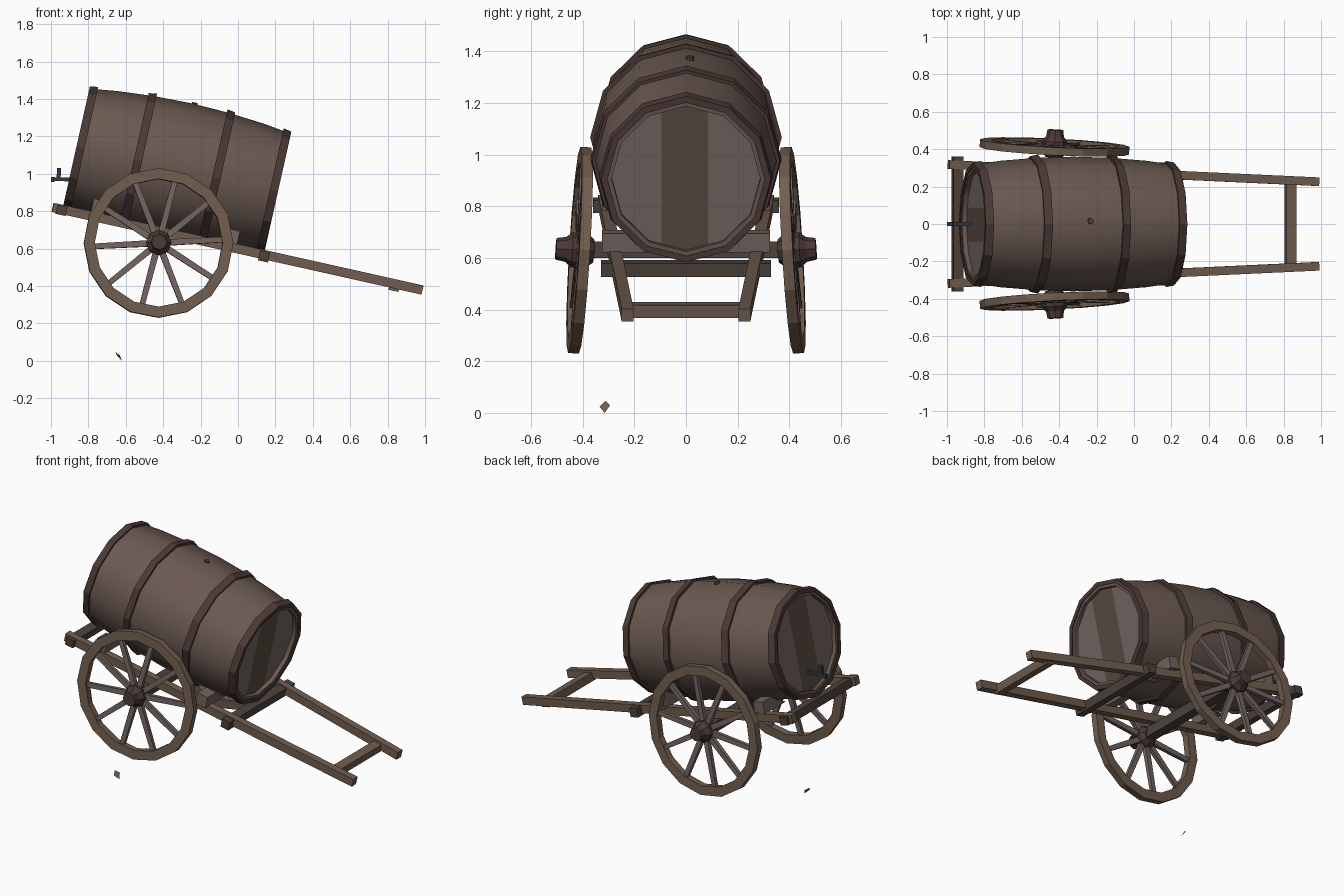
import bpy, bmesh, math
from mathutils import Matrix, Vector

if "Cube" in bpy.data.objects:
    bpy.data.objects.remove(bpy.data.objects["Cube"])

def material(name, rgb):
    m = bpy.data.materials.new(name)
    m.diffuse_color = (*rgb, 1)
    m.use_nodes = True
    m.node_tree.nodes["Principled BSDF"].inputs["Base Color"].default_value = m.diffuse_color
    return m

BARREL = material("barrel_wood", (.145, .10, .082))
HOOP = material("hoop_iron", (.07, .042, .037))
FRAME = material("frame_wood", (.165, .11, .078))
DARK = material("dark_wood", (.075, .055, .045))
PALE = material("pale_wood", (.17, .13, .12))
PLANK = material("plank_wood", (.10, .07, .052))
METAL = material("tap_metal", (.03, .04, .05))

TILT = math.radians(12.6)
# tilted cart frame: x along the shafts, z away from them, origin in the barrel centre
CART = Matrix.Translation((-.325, 0, 1.025)) @ Matrix.Rotation(TILT, 4, 'Y')
# lathe axis laid along the cart, first vertex on top
LIE = CART @ Matrix(((0, 0, 1, 0), (0, -1, 0, 0), (1, 0, 0, 0), (0, 0, 0, 1)))

def finish(bm, name, mats, matrix=Matrix(), mirror=False, smooth=None):
    bmesh.ops.recalc_face_normals(bm, faces=bm.faces)
    bm.transform(matrix)
    me = bpy.data.meshes.new(name)
    bm.to_mesh(me)
    bm.free()
    for m in mats if isinstance(mats, list) else [mats]:
        me.materials.append(m)
    ob = bpy.data.objects.new(name, me)
    bpy.context.collection.objects.link(ob)
    if mirror:
        mod = ob.modifiers.new("mirror", 'MIRROR')
        mod.use_axis = (False, True, False)
    if smooth:
        bpy.ops.object.select_all(action='DESELECT')
        ob.select_set(True)
        bpy.context.view_layer.objects.active = ob
        bpy.ops.object.shade_smooth_by_angle(angle=math.radians(smooth))
    return ob

def lathe(bm, profile, sides, closed=True, caps=False):
    rings = [[bm.verts.new((r * math.cos(math.tau * i / sides), r * math.sin(math.tau * i / sides), h))
              for i in range(sides)] for r, h in profile]
    pairs = list(zip(rings, rings[1:])) + ([(rings[-1], rings[0])] if closed else [])
    for a, b in pairs:
        for i in range(sides):
            j = (i + 1) % sides
            bm.faces.new((a[i], a[j], b[j], b[i]))
    if caps:
        bm.faces.new(rings[0])
        bm.faces.new(rings[-1])

def beam(bm, p, q, w, h, up=(0, 0, 1), taper=1):
    p, q = Vector(p), Vector(q)
    side = Vector(up).cross(q - p).normalized()
    top = (q - p).cross(side).normalized()
    ends = []
    for c, k in ((p, 1), (q, taper)):
        ends.append([bm.verts.new(c + side * sx * w * k / 2 + top * sz * h * k / 2)
                     for sx, sz in ((-1, -1), (1, -1), (1, 1), (-1, 1))])
    a, b = ends
    bm.faces.new(a)
    bm.faces.new(b)
    for i in range(4):
        j = (i + 1) % 4
        bm.faces.new((a[i], a[j], b[j], b[i]))

def beam_part(name, p, q, w, h, mat, matrix=CART, **kw):
    bm = bmesh.new()
    beam(bm, p, q, w, h)
    return finish(bm, name, mat, matrix, **kw)

# barrel staves with an inner lip at each end
half = [(.36, 0), (.354, .2), (.338, .4), (.318, .545), (.288, .545), (.288, .505)]
profile = [(r, -h) for r, h in reversed(half[1:])] + half
bm = bmesh.new()
lathe(bm, profile, 12, closed=False)
finish(bm, "barrel_staves", BARREL, LIE, smooth=40)

# barrel heads, cut into three planks
for name, s in (("barrel_head_front", .51), ("barrel_head_back", -.51)):
    bm = bmesh.new()
    lathe(bm, [(.292, s - .01), (.292, s + .01)], 12, closed=False, caps=True)
    for y in (-.095, .085):
        bmesh.ops.bisect_plane(bm, geom=bm.verts[:] + bm.edges[:] + bm.faces[:],
                               plane_co=(0, -y, 0), plane_no=(0, 1, 0))
    for f in bm.faces:
        f.material_index = int(-.095 < -f.calc_center_median().y < .085)
    finish(bm, name, [PALE, PLANK], LIE)

# iron hoops
for i, (s, r) in enumerate(((-.53, .320), (-.215, .354), (.215, .354), (.53, .320))):
    k = -.004 * (1 if s > 0 else -1)
    bm = bmesh.new()
    lathe(bm, [(r - .012 - k, s - .022), (r + .013 - k, s - .022),
               (r + .013 + k, s + .022), (r - .012 + k, s + .022)], 12)
    finish(bm, f"barrel_hoop_{i + 1}", HOOP, LIE)

# bung on top
bm = bmesh.new()
lathe(bm, [(.018, .34), (.015, .368)], 8, closed=False, caps=True)
finish(bm, "bung", DARK, CART @ Matrix.Translation((.015, .015, 0)))

# tap low on the back head
bm = bmesh.new()
beam(bm, (-.85, 0, .968), (-1.0, 0, .972), .02, .02)
beam(bm, (-.962, 0, .965), (-.957, 0, 1.005), .022, .022, (1, 0, 0))
beam(bm, (-.957, -.012, 1.015), (-.957, .012, 1.015), .022, .03)
beam(bm, (-.99, 0, .975), (-.99, 0, .955), .016, .018, (1, 0, 0))
finish(bm, "tap", METAL)

# shafts and cross bars
beam_part("shaft", (-.605, .318, -.345), (1.42, .226, -.345), .046, .05, FRAME, mirror=True)
beam_part("back_cross_bar", (-.555, -.36, -.350), (-.555, .36, -.350), .055, .05, DARK)
beam_part("front_cross_bar", (.555, -.33, -.354), (.555, .33, -.354), .055, .055, DARK)
beam_part("handle_bar", (1.27, -.235, -.358), (1.27, .235, -.358), .055, .05, FRAME)

# chocks hugging the barrel on top of the shafts
for name, s in (("front_chock", .365), ("back_chock", -.365)):
    bm = bmesh.new()
    pts = [(.325, -.325), (.325, -.25), (.235, -.25), (.17, -.297), (.11, -.325)]
    vs = [bm.verts.new((s - .035, y, z)) for y, z in pts]
    ext = bmesh.ops.extrude_face_region(bm, geom=[bm.faces.new(vs)])
    bmesh.ops.translate(bm, vec=(.07, 0, 0), verts=[v for v in ext["geom"] if isinstance(v, bmesh.types.BMVert)])
    bm.faces.new(vs) if not any(set(f.verts) == set(vs) for f in bm.faces) else None
    finish(bm, name, PALE, CART, mirror=True)

# axle beam
beam_part("axle", (-.425, -.40, .632), (-.425, .40, .632), .06, .065, DARK, Matrix())

# wheels: cambered and slightly toed, mirrored to the far side
out = Vector((.05, -1, .06)).normalized()
e1 = Vector((0, 0, 1)).cross(out)
e1 = -e1.normalized() if e1.x < 0 else e1.normalized()
e2 = out.cross(e1)
WHEEL = Matrix.Translation((-.425, -.412, .63)) @ Matrix((e1, e2, out)).transposed().to_4x4()

bm = bmesh.new()
lathe(bm, [(.40, -.021), (.40, .021), (.342, .021), (.342, -.021)], 16)
finish(bm, "wheel_rim", FRAME, WHEEL, mirror=True)

bm = bmesh.new()
for i in range(10):
    a = math.radians(75 + 36 * i)
    d = Vector((math.cos(a), math.sin(a), 0))
    beam(bm, d * .04, d * .35, .034, .026, taper=.85)
finish(bm, "wheel_spokes", PALE, WHEEL, mirror=True)

bm = bmesh.new()
lathe(bm, [(.045, -.055), (.064, -.03), (.068, .03), (.048, .055), (.042, .092)], 8, closed=False, caps=True)
finish(bm, "wheel_hub", HOOP, WHEEL, mirror=True)

# small wood chip lying on the ground
bm = bmesh.new()
v = [bm.verts.new(p) for p in ((-.655, -.312, .046), (-.645, -.335, .024), (-.62, -.315, 0), (-.632, -.294, .03))]
for t in ((0, 1, 2), (0, 2, 3), (0, 3, 1), (1, 3, 2)):
    bm.faces.new([v[i] for i in t])
finish(bm, "wood_chip", FRAME)
